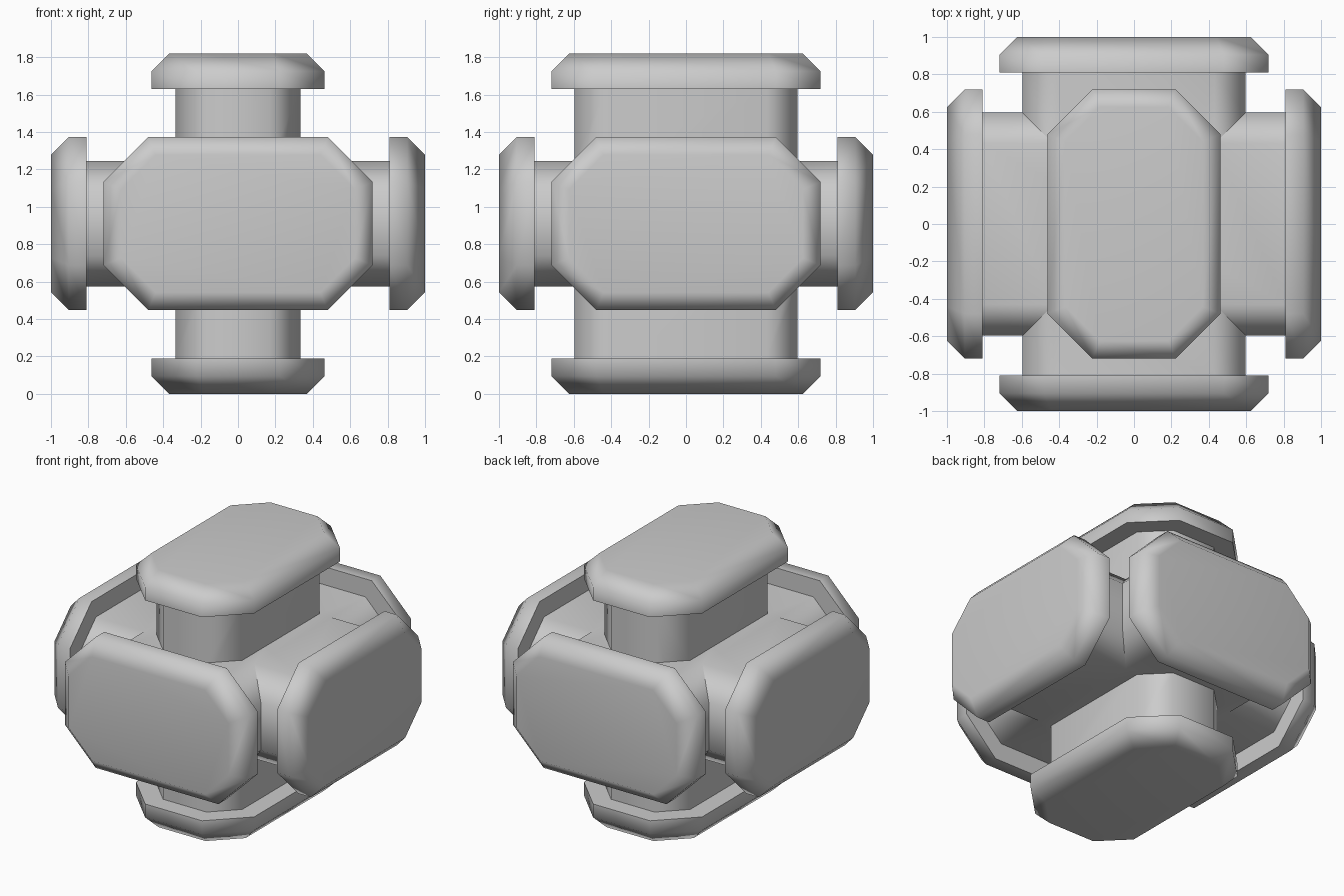
import bpy, bmesh, math

if "Cube" in bpy.data.objects:
    bpy.data.objects.remove(bpy.data.objects["Cube"])

CZ = 0.91  # height of the body centre


def octagon(a, b, cut):
    """Corners of an a x b half-size rectangle with cut corners."""
    return [(a, -b + cut), (a, b - cut), (a - cut, b), (-a + cut, b),
            (-a, b - cut), (-a, -b + cut), (-a + cut, -b), (a - cut, -b)]


def spool(name, reach, order):
    """Octagonal stem with a chamfered pad at both ends.
    order maps (long, short, axis) coordinates to x, y, z."""
    stem = (0.595, 0.335, 0.165)
    pad = (0.72, 0.4625, 0.24)
    face = (0.625, 0.3675, 0.184)
    half = [(stem, reach - 0.19), (pad, reach - 0.19),
            (pad, reach - 0.095), (face, reach)]
    sections = [(s, -d) for s, d in reversed(half)] + half
    bm = bmesh.new()
    rings = []
    for shape, d in sections:
        ring = []
        for u, v in octagon(*shape):
            p = (u, v, d)
            ring.append(bm.verts.new([p[i] for i in order]))
        rings.append(ring)
    for r0, r1 in zip(rings, rings[1:]):
        for i in range(8):
            j = (i + 1) % 8
            bm.faces.new((r0[i], r0[j], r1[j], r1[i]))
    bm.faces.new(rings[0])
    bm.faces.new(rings[-1])
    bmesh.ops.recalc_face_normals(bm, faces=bm.faces)
    me = bpy.data.meshes.new(name)
    bm.to_mesh(me)
    bm.free()
    ob = bpy.data.objects.new(name, me)
    bpy.context.collection.objects.link(ob)
    return ob


# Three crossing spools: up-down, left-right, front-back
body = spool("six_pad_body", 0.91, (1, 0, 2))
side_spool = spool("side_spool", 1.0, (2, 0, 1))
front_spool = spool("front_spool", 1.0, (0, 2, 1))

# Merge into one solid
bpy.context.view_layer.objects.active = body
for other in (front_spool, side_spool):
    mod = body.modifiers.new("union", 'BOOLEAN')
    mod.operation = 'UNION'
    mod.solver = 'EXACT'
    mod.object = other
    bpy.ops.object.modifier_apply(modifier=mod.name)
    bpy.data.objects.remove(other)
body.location.z = CZ

# Soft chamfers, crisp pad undersides
bpy.ops.object.select_all(action='DESELECT')
body.select_set(True)
bpy.ops.object.shade_smooth_by_angle(angle=math.radians(55))
wn = body.modifiers.new("flat_faces", 'WEIGHTED_NORMAL')
wn.keep_sharp = True
